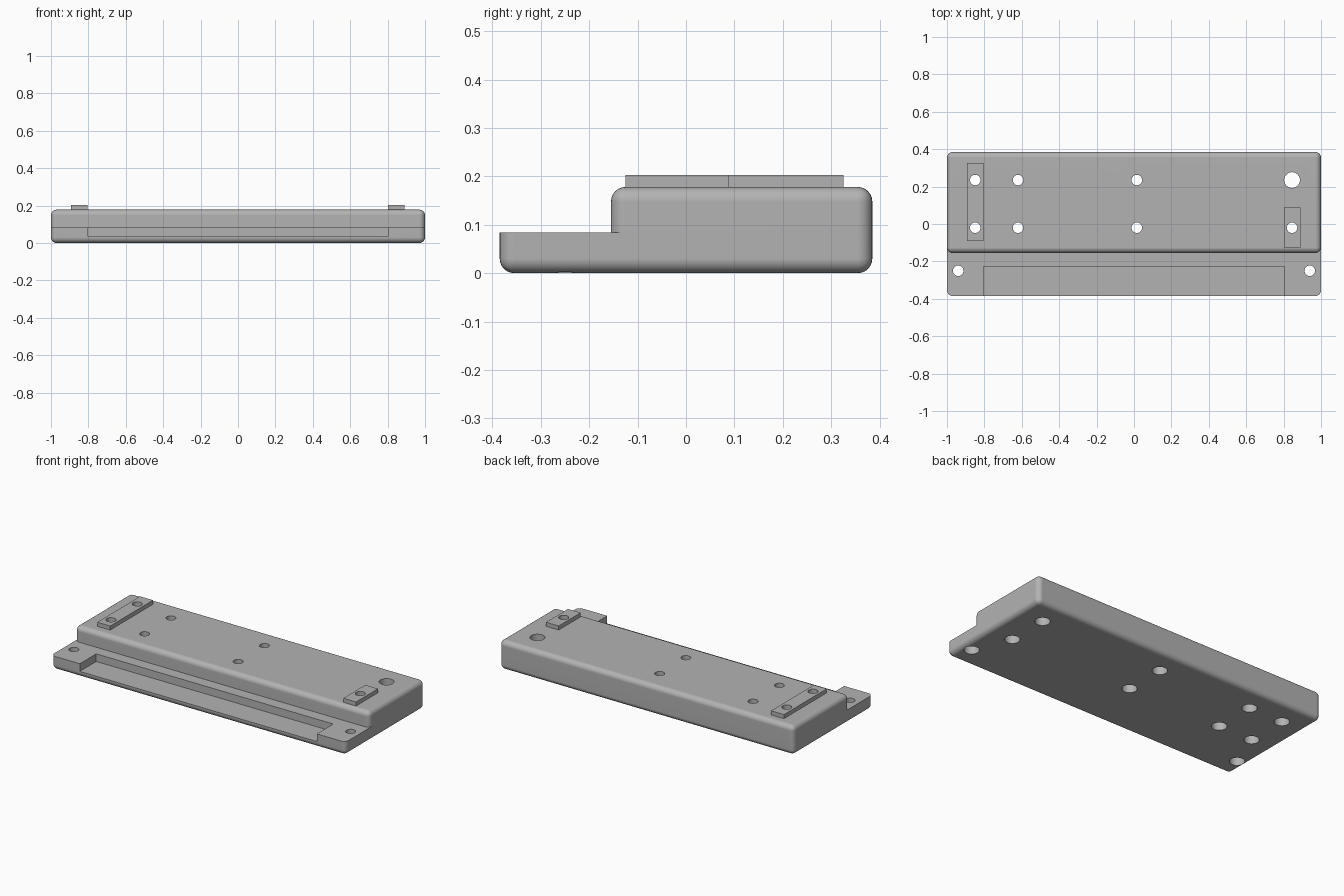
import bpy, bmesh, math
from mathutils import Matrix, Vector

cube = bpy.data.objects.get("Cube")
if cube:
    bpy.data.objects.remove(cube, do_unlink=True)

grey = bpy.data.materials.new("plain grey")
grey.use_nodes = True
COLOUR = (0.45, 0.45, 0.45, 1)
grey.diffuse_color = COLOUR
grey.node_tree.nodes["Principled BSDF"].inputs["Base Color"].default_value = COLOUR

STEP = 0.084      # height of the front ledge
TOP = 0.178       # height of the main body
PAD_TOP = 0.203
ROUND = 0.03


def to_object(name, bm):
    bmesh.ops.recalc_face_normals(bm, faces=bm.faces)
    mesh = bpy.data.meshes.new(name)
    bm.to_mesh(mesh)
    bm.free()
    mesh.materials.append(grey)
    obj = bpy.data.objects.new(name, mesh)
    bpy.context.collection.objects.link(obj)
    return obj


def box(name, low, high, rounding=0, cut_z=None, keep_above=False):
    """Box between two corners, optionally rounded and sliced at a height."""
    low, high = Vector(low), Vector(high)
    bm = bmesh.new()
    matrix = Matrix.Translation((low + high) / 2) @ Matrix.Diagonal((*(high - low), 1))
    bmesh.ops.create_cube(bm, size=1, matrix=matrix)
    if rounding:
        bmesh.ops.bevel(bm, geom=bm.edges[:], offset=rounding, segments=6,
                        profile=0.5, affect='EDGES')
    if cut_z is not None:
        geom = bm.verts[:] + bm.edges[:] + bm.faces[:]
        cut = bmesh.ops.bisect_plane(bm, geom=geom, plane_co=(0, 0, cut_z),
                                     plane_no=(0, 0, 1), clear_inner=keep_above,
                                     clear_outer=not keep_above)
        rim = [e for e in cut["geom_cut"] if isinstance(e, bmesh.types.BMEdge)]
        bmesh.ops.contextual_create(bm, geom=rim)
    return to_object(name, bm)


def drills(name, holes, low, high):
    """Cutter holding one upright cylinder per (x, y, radius)."""
    bm = bmesh.new()
    for x, y, radius in holes:
        bmesh.ops.create_cone(bm, cap_ends=True, segments=40, radius1=radius,
                              radius2=radius, depth=high - low,
                              matrix=Matrix.Translation((x, y, (low + high) / 2)))
    return to_object(name, bm)


def carve(obj, cutters):
    for cutter in cutters:
        mod = obj.modifiers.new("cut", 'BOOLEAN')
        mod.operation = 'DIFFERENCE'
        mod.solver = 'EXACT'
        mod.object = cutter
        bpy.context.view_layer.objects.active = obj
        bpy.ops.object.modifier_apply(modifier=mod.name)


# Main parts
base = box("base_plate", (-1, -0.385, 0), (1, 0.385, TOP), ROUND, STEP)
body = box("raised_body", (-1, -0.155, 0), (1, 0.385, TOP), ROUND, STEP, True)
long_pad = box("right_long_pad", (-0.893, -0.09, TOP), (-0.805, 0.325, PAD_TOP))
short_pad = box("left_short_pad", (0.803, -0.125, TOP), (0.889, 0.088, PAD_TOP))
parts = [base, body, long_pad, short_pad]

# Screw holes with counterbores underneath, plus one wide through hole
ROWS = (-0.02, 0.235)
spots = [(x, y) for x in (-0.849, -0.62, 0.015) for y in ROWS]
spots += [(0.845, ROWS[0]), (-0.94, -0.25), (0.94, -0.25)]
bores = [(x, y, 0.028) for x, y in spots] + [(0.845, ROWS[1], 0.042)]
heads = [(x, y, 0.042) for x, y in spots]
bore_cutter = drills("bore_cutter", bores, -0.1, 0.3)
head_cutter = drills("head_cutter", heads, -0.1, 0.05)

# Open recess along the front ledge
recess_cutter = box("recess_cutter", (-0.805, -0.5, 0.037), (0.805, -0.226, 0.15))

carve(base, [recess_cutter, head_cutter, bore_cutter])
for part in parts[1:]:
    carve(part, [bore_cutter])

for cutter in (bore_cutter, head_cutter, recess_cutter):
    bpy.data.objects.remove(cutter, do_unlink=True)

# Smooth rounded edges while keeping the flat faces flat
for part in parts:
    bpy.ops.object.select_all(action='DESELECT')
    part.select_set(True)
    bpy.context.view_layer.objects.active = part
    bpy.ops.object.shade_smooth_by_angle(angle=math.radians(30))
    weighted = part.modifiers.new("flat_faces", 'WEIGHTED_NORMAL')
    weighted.keep_sharp = True
